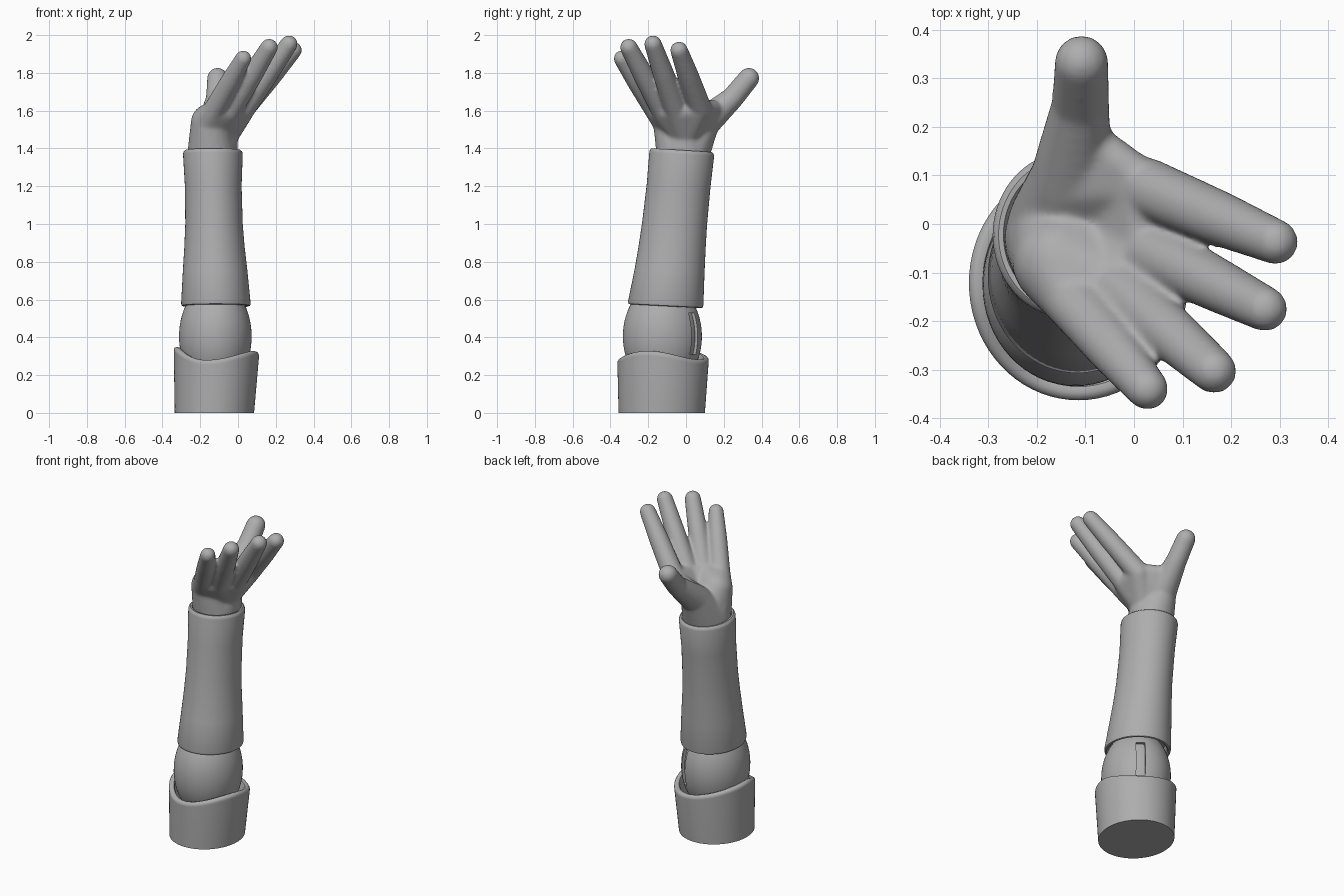
import bpy
import bmesh
from math import cos, sin, pi, radians
from mathutils import Vector, Matrix

if "Cube" in bpy.data.objects:
    bpy.data.objects.remove(bpy.data.objects["Cube"], do_unlink=True)

grey = bpy.data.materials.new("plain grey")
grey.use_nodes = True
grey.diffuse_color = (0.42, 0.42, 0.42, 1)
grey.node_tree.nodes["Principled BSDF"].inputs["Base Color"].default_value = grey.diffuse_color


def make_object(name, bm):
    bmesh.ops.recalc_face_normals(bm, faces=bm.faces)
    mesh = bpy.data.meshes.new(name)
    bm.to_mesh(mesh)
    bm.free()
    mesh.materials.append(grey)
    obj = bpy.data.objects.new(name, mesh)
    bpy.context.collection.objects.link(obj)
    return obj


def activate(obj):
    bpy.ops.object.select_all(action="DESELECT")
    obj.select_set(True)
    bpy.context.view_layer.objects.active = obj


def smooth(obj, degrees=40):
    activate(obj)
    bpy.ops.object.shade_smooth_by_angle(angle=radians(degrees))


def apply_modifiers(obj):
    activate(obj)
    for name in [m.name for m in obj.modifiers]:
        bpy.ops.object.modifier_apply(modifier=name)


def loft(name, rings, lift, sides=72):
    """Rings are (x range, y range, z, inset); lift(angle, z) shifts each point up."""
    bm = bmesh.new()
    loops = []
    for (x0, x1), (y0, y1), z, inset in rings:
        loop = []
        for i in range(sides):
            a = 2 * pi * i / sides - pi
            x = (x0 + x1) / 2 + ((x1 - x0) / 2 - inset) * cos(a)
            y = (y0 + y1) / 2 + ((y1 - y0) / 2 - inset) * sin(a)
            loop.append(bm.verts.new((x, y, z + lift(a, z))))
        loops.append(loop)
    for low, high in zip(loops, loops[1:]):
        for i in range(sides):
            j = (i + 1) % sides
            bm.faces.new((low[i], low[j], high[j], high[i]))
    bm.faces.new(loops[0])
    bm.faces.new(loops[-1])
    obj = make_object(name, bm)
    smooth(obj)
    return obj


# Upper arm cuff: hollow cup with a thick, rounded, wavy rim
RIM = [(-180, 0.35), (-105, 0.28), (-20, 0.328), (55, 0.283), (180, 0.35)]


def rim_wave(a, z):
    if z < 0.2:
        return 0
    deg = a * 180 / pi
    for (a0, h0), (a1, h1) in zip(RIM, RIM[1:]):
        if deg <= a1:
            t = (1 - cos(pi * (deg - a0) / (a1 - a0))) / 2
            return h0 + (h1 - h0) * t - 0.32
    return 0.03


cuff_low = ((-0.335, 0.085), (-0.357, 0.1))
cuff_top = ((-0.342, 0.113), (-0.365, 0.122))
loft("upper_arm_cuff", [
    (*cuff_low, 0, 0),
    (*cuff_top, 0.295, 0.002),
    (*cuff_top, 0.306, 0.002),
    (*cuff_top, 0.315, 0.007),
    (*cuff_top, 0.32, 0.018),
    (*cuff_top, 0.317, 0.03),
    (*cuff_top, 0.305, 0.036),
    (*cuff_low, 0.1, 0.03),
], rim_wave)


# Elbow: ellipsoid joint with a narrow curved slot at the back
def ellipsoid(name, shrink):
    bm = bmesh.new()
    bmesh.ops.create_uvsphere(bm, u_segments=64, v_segments=40, radius=1)
    bmesh.ops.scale(bm, vec=Vector((0.192, 0.209, 0.285)) * shrink, verts=bm.verts)
    bmesh.ops.translate(bm, vec=elbow_centre, verts=bm.verts)
    return make_object(name, bm)


elbow_centre = Vector((-0.12, -0.125, 0.405))
elbow = ellipsoid("elbow_joint", 1)
slot_floor = ellipsoid("elbow_slot_floor", 0.92)

bm = bmesh.new()
bmesh.ops.create_cube(bm, size=1)
bmesh.ops.scale(bm, vec=(0.2, 0.052, 0.22), verts=bm.verts)
bmesh.ops.translate(bm, vec=(0.22, 0, 0.015), verts=bm.verts)
bmesh.ops.rotate(bm, cent=(0, 0, 0), matrix=Matrix.Rotation(radians(58), 3, "Z"), verts=bm.verts)
bmesh.ops.translate(bm, vec=elbow_centre, verts=bm.verts)
cutter = make_object("slot_cutter", bm)
cutter.hide_render = True
cut = elbow.modifiers.new("slot", "BOOLEAN")
cut.operation = "DIFFERENCE"
cut.object = cutter
apply_modifiers(elbow)
bpy.data.objects.remove(cutter, do_unlink=True)
smooth(elbow)
smooth(slot_floor)

# Forearm: slim tapering sleeve with rolled lips at both ends
low = ((-0.301, 0.067), (-0.307, 0.092))
top = ((-0.291, 0.025), (-0.194, 0.149))
loft("forearm", [
    (*low, 0.62, 0.03),
    (*low, 0.573, 0.022),
    (*low, 0.565, 0.012),
    (*low, 0.568, 0.003),
    (*low, 0.58, 0),
    ((-0.292, 0.05), (-0.272, 0.098), 0.75, 0),
    ((-0.284, 0.035), (-0.25, 0.104), 0.88, 0),
    ((-0.279, 0.025), (-0.232, 0.111), 1, 0),
    ((-0.281, 0.019), (-0.208, 0.129), 1.2, 0),
    (*top, 1.37, 0),
    (*top, 1.383, 0.003),
    (*top, 1.391, 0.012),
    (*top, 1.39, 0.022),
    (*top, 1.37, 0.03),
], lambda a, z: -0.01 * sin(a))

# Hand: hulls around spheres, fused into one soft skin
hand_bm = bmesh.new()


def hull(*balls):
    part = bmesh.new()
    for centre, radius in balls:
        bmesh.ops.create_icosphere(part, subdivisions=3, radius=radius,
                                   matrix=Matrix.Translation(centre))
    result = bmesh.ops.convex_hull(part, input=part.verts)
    loose = {v for v in result["geom_interior"] + result["geom_unused"]
             if isinstance(v, bmesh.types.BMVert)}
    bmesh.ops.delete(part, geom=list(loose), context="VERTS")
    mesh = bpy.data.meshes.new("hull")
    part.to_mesh(mesh)
    part.free()
    hand_bm.from_mesh(mesh)
    bpy.data.meshes.remove(mesh)


# Fingers: base, tip, base radius, tip radius
fingers = {
    "index": ((0.06, 0.06, 1.65), (0.292, -0.037, 1.92), 0.063, 0.047),
    "middle": ((0.05, -0.065, 1.64), (0.27, -0.175, 1.953), 0.063, 0.047),
    "ring": ((-0.015, -0.145, 1.64), (0.165, -0.303, 1.935), 0.061, 0.047),
    "pinky": ((-0.11, -0.178, 1.63), (0.028, -0.34, 1.876), 0.06, 0.044),
}
knuckle = {}
for name, (base, tip, r0, r1) in fingers.items():
    base, tip = Vector(base), Vector(tip)
    knuckle[name] = (base.lerp(tip, -0.15), r0)
    middle = (base.lerp(tip, 0.5), (r0 + r1) / 2 + 0.002)
    hull(knuckle[name], middle)
    hull(middle, (tip, r1))

# Palm, wrist and thumb
wrist = [((-0.14, -0.03, 1.38), 0.128), ((-0.13, 0, 1.38), 0.128)]
heel = ((-0.155, -0.08, 1.54), 0.095)
core = ((-0.08, 0, 1.47), 0.08)
thumb_base = ((-0.13, 0.09, 1.53), 0.085)
thumb_joint = ((-0.11, 0.245, 1.665), 0.06)
thumb_tip = ((-0.108, 0.333, 1.772), 0.056)
hull(*wrist, heel)
hull(*wrist, core)
hull(*wrist, thumb_base)
hull(core, heel, knuckle["pinky"], knuckle["ring"])
hull(core, knuckle["ring"], knuckle["middle"])
hull(core, knuckle["middle"], knuckle["index"])
hull(thumb_base, thumb_joint)
hull(thumb_joint, thumb_tip)
hull(thumb_base, ((-0.1, 0.18, 1.61), 0.04), ((0.03, 0.08, 1.62), 0.045), core)

hand = make_object("hand", hand_bm)
remesh = hand.modifiers.new("skin", "REMESH")
remesh.mode = "VOXEL"
remesh.voxel_size = 0.008
relax = hand.modifiers.new("relax", "SMOOTH")
relax.factor = 0.5
relax.iterations = 16
apply_modifiers(hand)
smooth(hand, 80)
